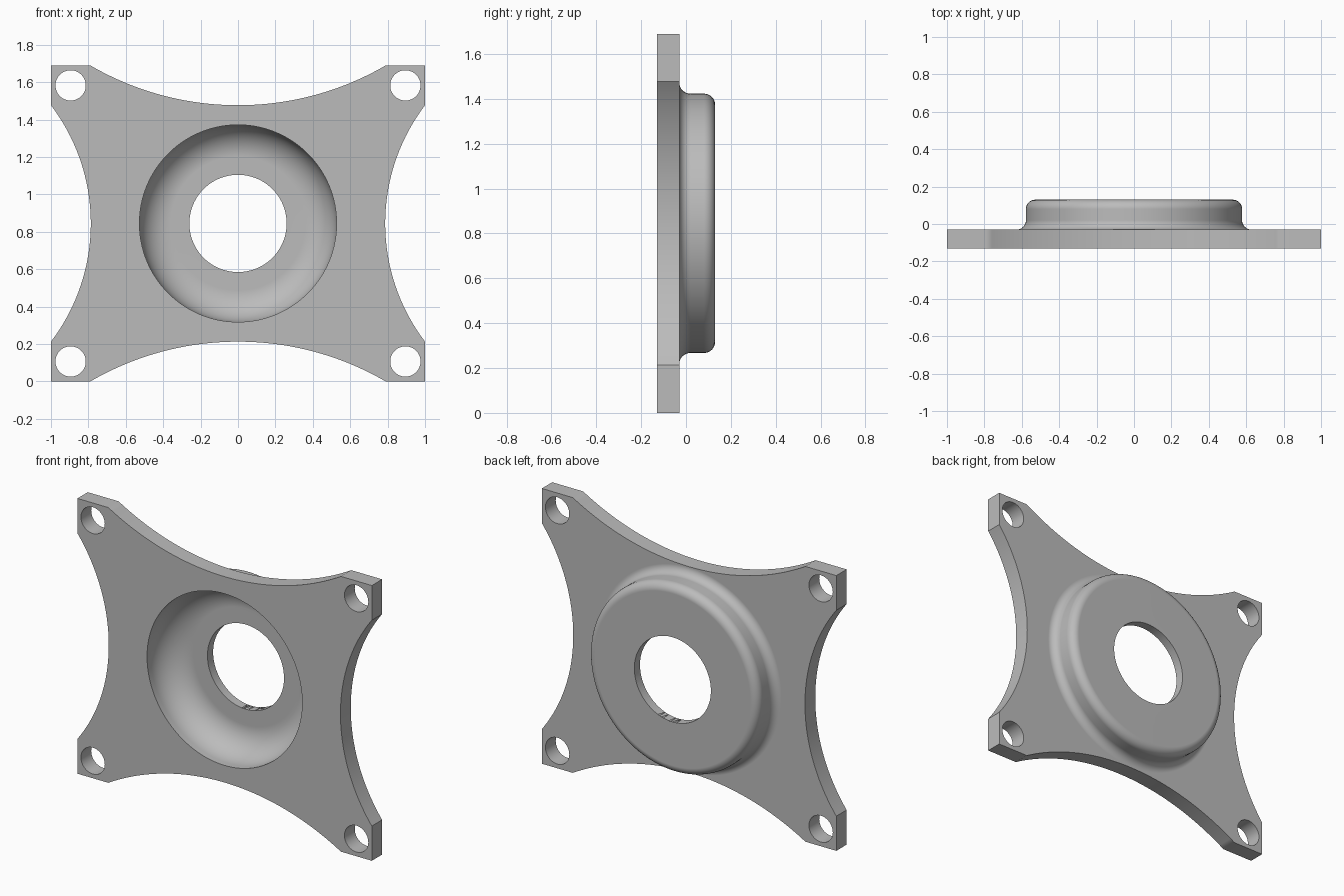
import bpy, bmesh
from math import sin, cos, pi, asin, tau

cube = bpy.data.objects.get("Cube")
if cube:
    bpy.data.objects.remove(cube, do_unlink=True)

MID = 0.845                       # centre height, half the plate height
FRONT, BACK, TOP = -0.13, -0.03, 0.13

grey = bpy.data.materials.new("satin_grey")
grey.use_nodes = True
colour = (0.5, 0.5, 0.5, 1)
grey.diffuse_color = colour
grey.node_tree.nodes["Principled BSDF"].inputs["Base Color"].default_value = colour


def finish(name, bm):
    bmesh.ops.remove_doubles(bm, verts=bm.verts, dist=1e-5)
    bmesh.ops.recalc_face_normals(bm, faces=bm.faces)
    mesh = bpy.data.meshes.new(name)
    bm.to_mesh(mesh)
    bm.free()
    mesh.materials.append(grey)
    ob = bpy.data.objects.new(name, mesh)
    bpy.context.collection.objects.link(ob)
    return ob


def arc(cr, cy, r, a0, a1, steps=10):
    """Quarter-round points (radius, y) for a turned profile."""
    return [(cr + r * cos(a0 + (a1 - a0) * i / steps),
             cy + r * sin(a0 + (a1 - a0) * i / steps)) for i in range(steps + 1)]


def lathe(name, profile, x=0, z=MID, segments=128):
    """Turn (radius, y) points around an axis parallel to y."""
    bm = bmesh.new()
    vs = [bm.verts.new((x + r, y, z)) for r, y in profile]
    edges = [bm.edges.new(p) for p in zip(vs, vs[1:])]
    bmesh.ops.spin(bm, geom=vs + edges, cent=(x, 0, z), axis=(0, 1, 0),
                   angle=tau, steps=segments, use_duplicate=False)
    return finish(name, bm)


def rod(name, r, x=0, z=MID, segments=128):
    return lathe(name, [(0, -0.3), (r, -0.3), (r, 0.3), (0, 0.3)], x, z, segments)


def scallop(half, depth, steps=48):
    """(along, inset) points of a concave edge with a given half chord."""
    R = (half * half + depth * depth) / (2 * depth)
    a = asin(half / R)
    for i in range(steps + 1):
        t = -a + 2 * a * i / steps
        yield R * sin(t), depth - R * (1 - cos(t))


def combine(target, other, operation):
    mod = target.modifiers.new(operation.lower(), 'BOOLEAN')
    mod.operation, mod.object, mod.solver = operation, other, 'EXACT'
    bpy.context.view_layer.objects.active = target
    bpy.ops.object.modifier_apply(modifier=mod.name)
    bpy.data.objects.remove(other, do_unlink=True)


# Plate with four scalloped edges and square corner tabs
outline = [(u, -MID + d) for u, d in scallop(0.79, 0.213)]
outline += [(1, -MID)] + [(1 - d, u) for u, d in scallop(0.632, 0.213)] + [(1, MID)]
outline += [(-u, MID - d) for u, d in scallop(0.79, 0.213)]
outline += [(-1, MID)] + [(d - 1, -u) for u, d in scallop(0.632, 0.213)] + [(-1, -MID)]
bm = bmesh.new()
face = bm.faces.new([bm.verts.new((x, FRONT, MID + z)) for x, z in outline])
walls = bmesh.ops.extrude_face_region(bm, geom=[face])["geom"]
bmesh.ops.translate(bm, vec=(0, BACK - FRONT, 0),
                    verts=[v for v in walls if isinstance(v, bmesh.types.BMVert)])
plate = finish("flange_plate", bm)

# Raised boss: filleted foot and rounded rim
f = 0.05
boss = lathe("boss", [(0, -0.08), (0.6, -0.08)]
             + arc(0.578 + f, BACK + f, f, -pi / 2, -pi)
             + arc(0.578 - f, TOP - f, f, 0, pi / 2) + [(0, TOP)])
combine(plate, boss, 'UNION')

# Rounded recess in the front, then the bore and bolt holes
b, floor = 0.17, 0.075
recess = lathe("recess", [(0, -0.3), (0.527, -0.3)]
               + arc(0.527 - b, floor - b, b, 0, pi / 2, 20) + [(0, floor)])
combine(plate, recess, 'DIFFERENCE')
combine(plate, rod("bore", 0.26), 'DIFFERENCE')
for sx in (-1, 1):
    for sz in (-1, 1):
        combine(plate, rod("bolt_hole", 0.081, sx * 0.895, MID + sz * 0.738, 48), 'DIFFERENCE')

# Smooth curves, crisp edges, flat faces kept flat
bpy.ops.object.select_all(action='DESELECT')
plate.select_set(True)
bpy.context.view_layer.objects.active = plate
bpy.ops.object.shade_smooth_by_angle(angle=pi / 6)
weighted = plate.modifiers.new("weighted_normals", 'WEIGHTED_NORMAL')
weighted.keep_sharp = True
